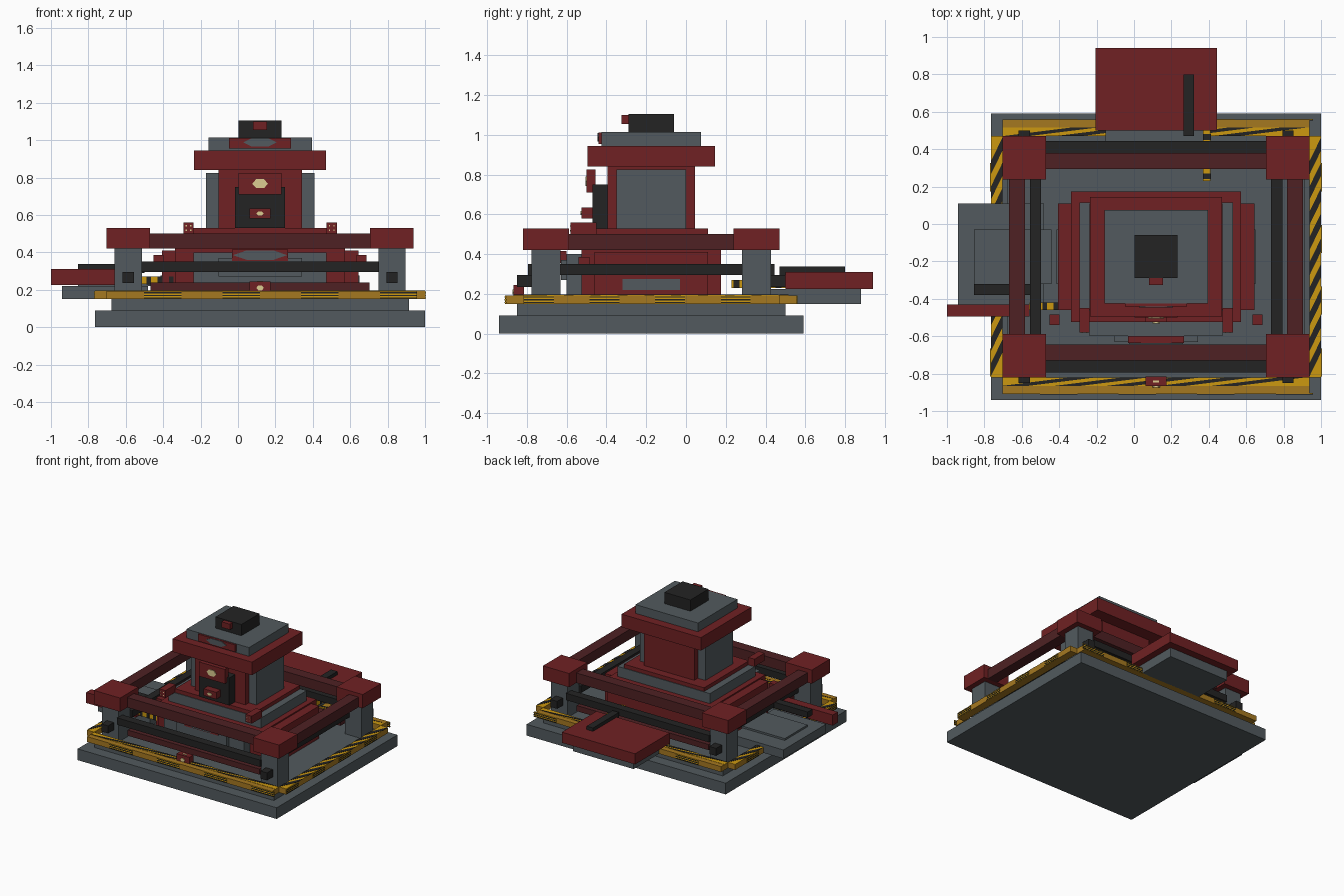
import bpy
import bmesh

if "Cube" in bpy.data.objects:
    bpy.data.objects.remove(bpy.data.objects["Cube"])


def make_material(name, rgb):
    linear = [(c / 255 / 12.92) if c < 11 else ((c / 255 + .055) / 1.055) ** 2.4 for c in rgb]
    material = bpy.data.materials.new(name)
    material.use_nodes = True
    material.diffuse_color = (*linear, 1)
    shader = material.node_tree.nodes["Principled BSDF"]
    shader.inputs["Base Color"].default_value = (*linear, 1)
    return material


RED = make_material("brick red", (112, 33, 35))
MAROON = make_material("dark maroon", (78, 33, 35))
GREY = make_material("slate grey", (82, 90, 94))
BLACK = make_material("charcoal", (35, 35, 35))
OCHRE = make_material("ochre", (165, 120, 32))
GOLD = make_material("warning gold", (204, 152, 16))
CREAM = make_material("pale cream", (220, 205, 145))

# Centre of the symmetric main structure
CX, CY = .118, -.175
DECK = .15
FRAME_TOP = .193


def wide(half):
    return CX - half, CX + half


def deep(half):
    return CY - half, CY + half


def finish(name, material, bm):
    bmesh.ops.recalc_face_normals(bm, faces=bm.faces)
    mesh = bpy.data.meshes.new(name)
    bm.to_mesh(mesh)
    bm.free()
    mesh.materials.append(material)
    part = bpy.data.objects.new(name, mesh)
    bpy.context.collection.objects.link(part)
    return part


def box(name, material, x, y, z):
    bm = bmesh.new()
    bmesh.ops.create_cube(bm, size=1)
    for v in bm.verts:
        v.co = [span[0] if c < 0 else span[1] for c, span in zip(v.co, (x, y, z))]
    return finish(name, material, bm)


def prism(name, material, points, direction):
    bm = bmesh.new()
    face = bm.faces.new([bm.verts.new(p) for p in points])
    grown = bmesh.ops.extrude_face_region(bm, geom=[face])["geom"]
    verts = [g for g in grown if isinstance(g, bmesh.types.BMVert)]
    bmesh.ops.translate(bm, verts=verts, vec=direction)
    return finish(name, material, bm)


def badge(name, material, y, z, half_width, half_height):
    # Chamfered plate facing the front
    w, h = half_width, half_height
    corners = [(-w, 0), (-w / 2, h), (w / 2, h), (w, 0), (w / 2, -h), (-w / 2, -h)]
    points = [(CX + a, y, z + b) for a, b in corners]
    prism(name, material, points, (0, -.006, 0))


# Stepped base
box("base_slab", GREY, wide(.883), deep(.765), (0, .09))
box("deck_slab", GREY, wide(.795), deep(.675), (.09, DECK))

# Warning kerb around the deck, with slanted stripes on top
KERB_Z = (DECK, FRAME_TOP)
for sign, side in ((-1, "right"), (1, "left")):
    x = sorted((CX + sign * .82, CX + sign * .883))
    box(side + "_kerb", OCHRE, x, deep(.645), KERB_Z)
    box(side + "_kerb_gold", GOLD, x, deep(.645), (FRAME_TOP, FRAME_TOP + .002))
    y = CY - .64
    while y + .2 < CY + .65:
        points = [(x[0], y), (x[1], y + .13), (x[1], y + .2), (x[0], y + .07)]
        prism(side + "_kerb_stripe", BLACK, [(a, b, FRAME_TOP) for a, b in points], (0, 0, .004))
        y += .135
for sign, side in ((-1, "front"), (1, "back")):
    y = sorted((CY + sign * .645, CY + sign * .733))
    inner = sorted((CY + sign * .645, CY + sign * .69))
    box(side + "_kerb", OCHRE, wide(.82), y, KERB_Z)
    box(side + "_kerb_gold", GOLD, wide(.82), inner, (FRAME_TOP, FRAME_TOP + .002))
    x = CX - .82
    while x + .5 < CX + .83:
        points = [(x, inner[0]), (x + .36, inner[1]), (x + .5, inner[1]), (x + .14, inner[0])]
        prism(side + "_kerb_stripe", BLACK, [(a, b, FRAME_TOP) for a, b in points], (0, 0, .004))
        x += .28

# Striped patches on the outer kerb faces
LINES = (.156, .17, .184)
for sign in (-1, 1):
    for n in range(4):
        x = CX - .62 + n * .42
        face = CY + sign * .733
        box("kerb_patch", GOLD, (x, x + .2), (face - .002, face + .002), KERB_Z)
        y = CY - .64 + n * .33
        edge = CX + sign * .883
        box("kerb_patch", GOLD, (edge - .002, edge + .002), (y, y + .15), KERB_Z)
        for z in LINES:
            band = (z - .003, z + .003)
            box("kerb_patch_line", BLACK, (x, x + .2), (face - .004, face + .004), band)
            box("kerb_patch_line", BLACK, (edge - .004, edge + .004), (y, y + .15), band)

# Corner pillars, caps and clamps
for sx in (-1, 1):
    for sy in (-1, 1):
        px, py = CX + sx * .705, CY + sy * .53
        box("pillar", GREY, (px - .073, px + .073), (py - .073, py + .073), (DECK, .42))
        box("pillar_cap", RED, (px - .116, px + .116), (py - .116, py + .116), (.42, .53))
        clamp = sorted((py + sy * .07, py + sy * .145))
        box("pillar_clamp", BLACK, (px - .03, px + .03), clamp, (.235, .295))

# Rails between the pillars
for sign in (-1, 1):
    def offset(a, b, centre):
        return sorted((centre + sign * a, centre + sign * b))
    box("cross_rail", MAROON, wide(.6), offset(.47, .555, CY), (.42, .5))
    box("cross_pipe", BLACK, wide(.635), offset(.555, .62, CY), (.295, .35))
    box("low_rail", MAROON, wide(.585), offset(.47, .555, CY), (.195, .24))
    box("side_rail", MAROON, offset(.7, .785, CX), deep(.42), (.42, .5))
    box("side_pipe", BLACK, offset(.615, .675, CX), deep(.46), (.295, .35))
    # Side wings of the lower hall
    box("hall_wing", RED, offset(.45, .525, CX), deep(.285), (DECK, .41))
    box("wing_panel", GREY, offset(.52, .532, CX), deep(.145), (.22, .275))
    box("wing_lamp", RED, offset(.515, .57, CX), (-.54, -.485), (.345, .385))
    # Studded lamps on the upper step
    lamp = offset(.355, .41, CX)
    box("step_lamp", RED, lamp, (-.58, -.45), (.5, .56))
    middle = sum(lamp) / 2
    for dx in (-.012, .012):
        for dz in (-.012, .012):
            box("lamp_stud", CREAM, (middle + dx - .003, middle + dx + .003),
                (-.583, -.58), (.53 + dz - .003, .53 + dz + .003))

# Lower hall and steps
box("hall_body", RED, wide(.455), deep(.35), (DECK, .42))
box("hall_step", GREY, wide(.41), deep(.29), (.42, .5))
box("tower_plinth", RED, wide(.355), deep(.285), (.5, .53))
box("front_porch", GREY, wide(.355), (-.6, -.5), (DECK, .4))
box("porch_panel", GREY, wide(.223), (-.63, -.6), (.27, .37))
box("porch_sign", RED, wide(.15), (-.635, -.6), (.355, .415))
badge("porch_badge", GREY, -.635, .385, .145, .025)

# Tower
box("tower_core", RED, wide(.223), deep(.22), (.53, .85))
box("tower_sides", GREY, wide(.29), deep(.175), (.53, .825))
box("tower_door", BLACK, wide(.133), (-.47, -.39), (.53, .75))
box("door_sign", RED, wide(.115), (-.5, -.455), (.71, .825))
badge("door_sign_badge", CREAM, -.5, .767, .042, .024)
box("door_lock", RED, wide(.057), (-.525, -.47), (.58, .635))
badge("door_lock_badge", CREAM, -.525, .607, .02, .01)
box("roof_slab", RED, wide(.352), deep(.32), (.84, .945))
box("roof_upper", GREY, wide(.277), deep(.25), (.945, 1.015))
box("roof_sign", RED, wide(.165), (-.44, -.42), (.955, 1.012))
badge("roof_sign_badge", GREY, -.44, .988, .09, .022)
box("roof_vent", BLACK, wide(.115), deep(.115), (1.015, 1.105))
box("vent_tag", RED, wide(.037), (-.325, -.28), (1.055, 1.1))

# Front kerb badge
box("kerb_badge_box", RED, wide(.057), (-.867, -.815), (.19, .245))
badge("kerb_badge", CREAM, -.867, .21, .02, .013)
box("kerb_badge_top", CREAM, wide(.016), (-.848, -.838), (.245, .248))

# Open hatch on the right side
box("side_landing", GREY, (-.94, -.48), (-.43, .11), (DECK, .22))
box("side_landing_panel", GREY, (-.855, -.44), (-.32, -.03), (.22, .235))
box("side_hatch_bar", BLACK, (-.855, -.5), (-.38, -.32), (.29, .337))
box("side_hatch_door", RED, (-1, -.56), (-.495, -.43), (.225, .31))

# Closed hatch at the back
box("back_landing", GREY, wide(.27), (.42, .88), (DECK, .225))
box("back_hatch_door", RED, wide(.325), (.5, .94), (.225, .31))
box("back_hatch_bar", BLACK, (.265, .322), (.47, .8), (.29, .337))

# Striped hatch struts
box("back_strut", GOLD, (.37, .41), (.23, .5), (.23, .27))
box("side_strut", GOLD, (-.56, -.34), (-.46, -.42), (.23, .27))
for n in range(4):
    y, x = .24 + n * .07, -.55 + n * .06
    box("back_strut_band", BLACK, (.369, .411), (y, y + .03), (.229, .271))
    box("side_strut_band", BLACK, (x, x + .025), (-.461, -.419), (.229, .271))
